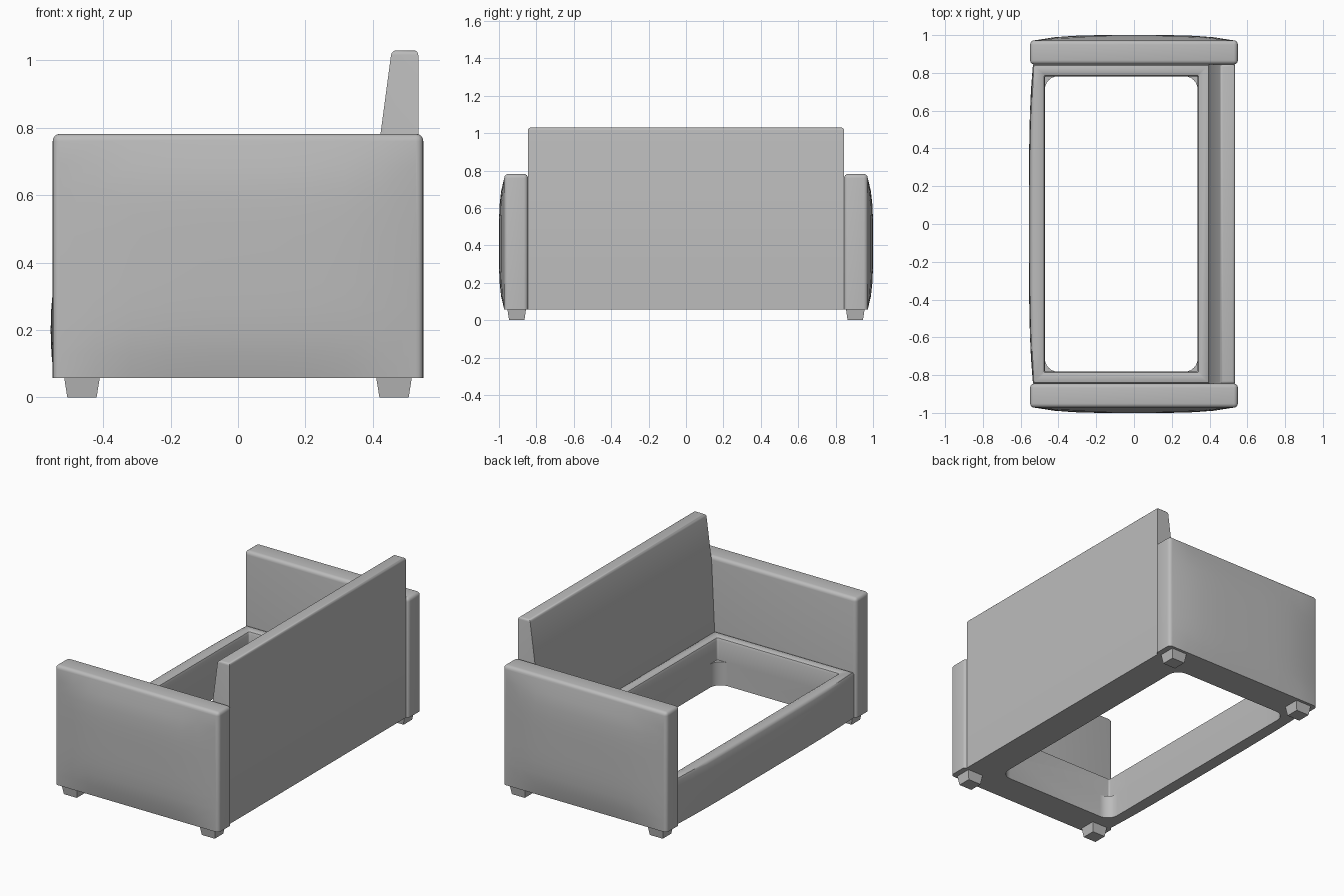
import bpy, bmesh, math
from mathutils import Vector

if "Cube" in bpy.data.objects:
    bpy.data.objects.remove(bpy.data.objects["Cube"], do_unlink=True)

grey = bpy.data.materials.new("grey upholstery")
grey.use_nodes = True
grey.diffuse_color = (0.5, 0.5, 0.5, 1)
grey.node_tree.nodes["Principled BSDF"].inputs["Base Color"].default_value = (0.5, 0.5, 0.5, 1)

BASE = 0.058      # underside of the upholstery
ARM_Y = 0.845     # inner face of the arms


def finish(bm, name, smooth=True):
    bmesh.ops.remove_doubles(bm, verts=bm.verts, dist=0.0002)
    bmesh.ops.recalc_face_normals(bm, faces=bm.faces)
    mesh = bpy.data.meshes.new(name)
    bm.to_mesh(mesh)
    bm.free()
    obj = bpy.data.objects.new(name, mesh)
    bpy.context.collection.objects.link(obj)
    mesh.materials.append(grey)
    if smooth:
        bpy.ops.object.select_all(action="DESELECT")
        obj.select_set(True)
        bpy.context.view_layer.objects.active = obj
        bpy.ops.object.shade_smooth_by_angle(angle=math.radians(40))
    return obj


def box(lo, hi):
    bm = bmesh.new()
    bmesh.ops.create_cube(bm, size=1)
    lo, hi = Vector(lo), Vector(hi)
    for v in bm.verts:
        v.co = (lo + hi) / 2 + v.co * (hi - lo)
    return bm


# Arms: rounded boxes whose outer face swells gently
def arm(name, side):
    bm = box((-0.55, ARM_Y, BASE), (0.55, 0.972, 0.782))
    edges = [e for e in bm.edges if max(v.co.z for v in e.verts) > BASE + 0.1]
    bmesh.ops.bevel(bm, geom=edges, offset=0.022, segments=4, profile=0.5, affect="EDGES")
    outer = max(bm.faces, key=lambda f: f.calc_center_median().y)
    bmesh.ops.subdivide_edges(bm, edges=list(outer.edges), cuts=9, use_grid_fill=True)
    for v in bm.verts:
        if v.co.y > 0.9719:
            u = v.co.x / 0.528
            w = (v.co.z - 0.409) / 0.351
            v.co.y += 0.028 * max(0, 1 - u ** 4) * max(0, 1 - w ** 4)
        v.co.y *= side
    finish(bm, name)


# Legs: tapered square blocks
def leg(name, x, y):
    bm = box((x - 0.053, y - 0.05, 0), (x + 0.053, y + 0.05, BASE + 0.002))
    for v in bm.verts:
        if v.co.z < 0.01:
            v.co.x = x + (v.co.x - x) * 0.82
            v.co.y = y + (v.co.y - y) * 0.82
    finish(bm, name, smooth=False)


for label, side in (("left", 1), ("right", -1)):
    arm("arm_" + label, side)
    for end, x in (("front", -0.463), ("back", 0.463)):
        leg(f"leg_{end}_{label}", x, 0.905 * side)

# Backrest: side profile extruded between the arms
profile = [(0.4, BASE), (0.4, 0.34), (0.42, 0.76), (0.456, 1.03), (0.535, 1.03), (0.535, BASE)]
bm = bmesh.new()
face = bm.faces.new([bm.verts.new((x, -ARM_Y, z)) for x, z in profile])
new = bmesh.ops.extrude_face_region(bm, geom=[face])["geom"]
bmesh.ops.translate(bm, vec=(0, 2 * ARM_Y, 0), verts=[g for g in new if isinstance(g, bmesh.types.BMVert)])
top = [e for e in bm.edges if min(v.co.z for v in e.verts) > 1]
bmesh.ops.bevel(bm, geom=top, offset=0.014, segments=3, profile=0.5, affect="EDGES")
finish(bm, "backrest")


# Seat frame: cross-section carried around a rectangle, with rounded lower inner corners
def ring_loop(bm, inset, z, radius):
    x0, x1, y1 = -0.535 + inset, 0.4 - inset, ARM_Y - inset
    corners = [(x1, y1, 0), (x0, y1, 90), (x0, -y1, 180), (x1, -y1, 270)]
    loop = []
    for cx, cy, start in corners:
        sx, sy = (1 if cx == x1 else -1), (1 if cy > 0 else -1)
        for i in range(7):
            a = math.radians(start + 15 * i)
            loop.append(bm.verts.new((cx - sx * radius + radius * math.cos(a),
                                      cy - sy * radius + radius * math.sin(a), z)))
    return loop


section = [(0, BASE, 0), (0.063, BASE, 0.07), (0.063, 0.2, 0.07), (0.063, 0.2, 0.01),
           (0.063, 0.318, 0.01), (0.058, 0.331, 0.01), (0.045, 0.337, 0.005),
           (0.016, 0.337, 0), (0.005, 0.332, 0), (0, 0.32, 0), (0, 0.26, 0),
           (0, 0.2, 0), (0, 0.13, 0)]
bm = bmesh.new()
loops = [ring_loop(bm, *p) for p in section]
for a, b in zip(loops, loops[1:] + loops[:1]):
    for i in range(len(a)):
        j = (i + 1) % len(a)
        bm.faces.new((a[i], a[j], b[j], b[i]))
bmesh.ops.remove_doubles(bm, verts=bm.verts, dist=0.0002)
bmesh.ops.dissolve_degenerate(bm, edges=bm.edges, dist=0.0002)

# Front rail swells outward toward its middle
long_edges = [e for e in bm.edges
              if abs(e.verts[0].co.y - e.verts[1].co.y) > 1 and e.verts[0].co.x < 0]
bmesh.ops.subdivide_edges(bm, edges=long_edges, cuts=12, use_grid_fill=True)
for v in bm.verts:
    if v.co.x < -0.515:
        w = (v.co.z - 0.2) / 0.16
        v.co.x -= (0.009 + 0.012 * (1 - w * w)) * (1 - (abs(v.co.y) / ARM_Y) ** 4)
finish(bm, "seat_frame")
